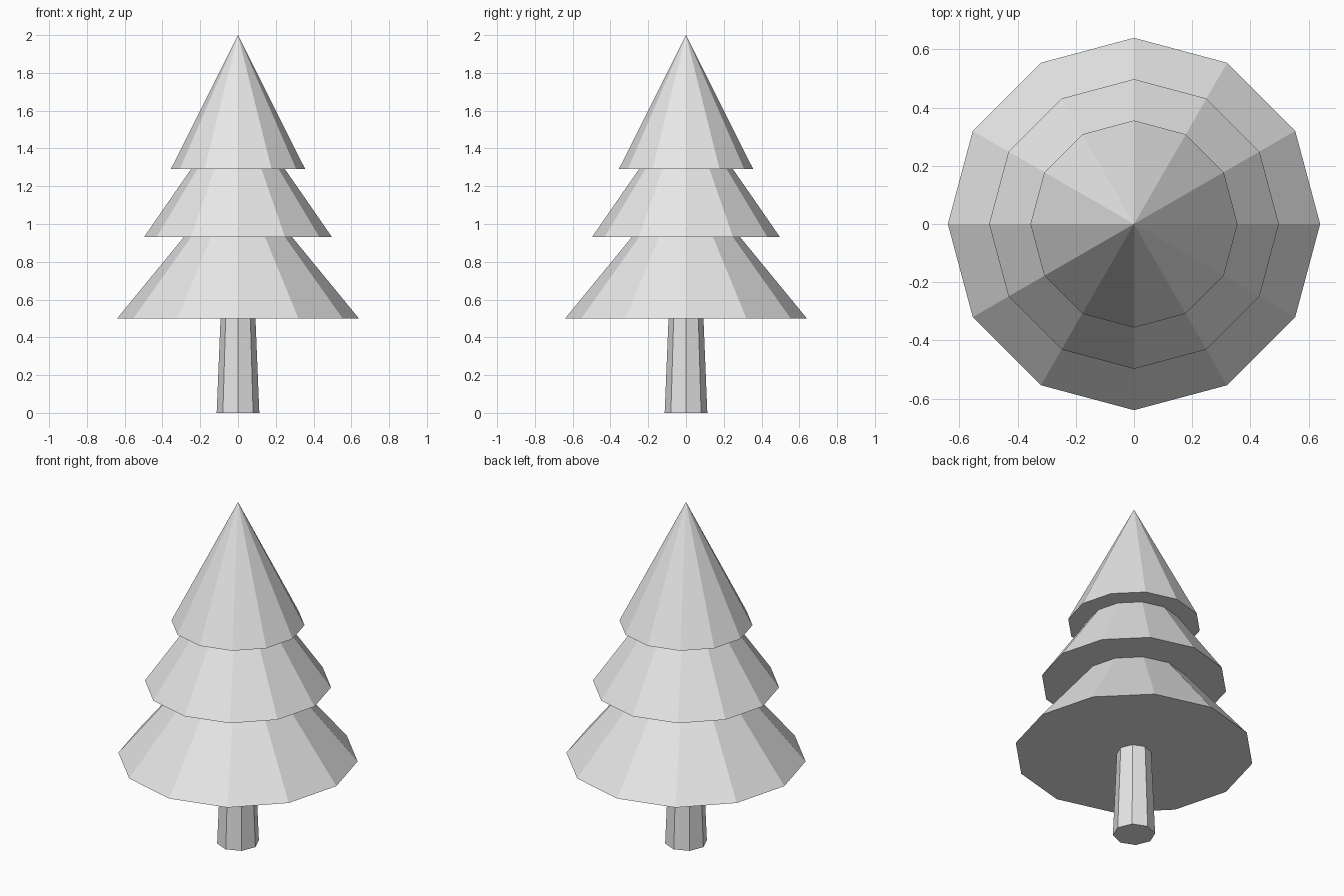
import bpy
import math

if "Cube" in bpy.data.objects:
    bpy.data.objects.remove(bpy.data.objects["Cube"], do_unlink=True)

# Single pale grey material
grey = bpy.data.materials.new("pale_grey")
grey.use_nodes = True
color = (0.8, 0.8, 0.8, 1)
grey.diffuse_color = color
grey.node_tree.nodes["Principled BSDF"].inputs["Base Color"].default_value = color


def cone(name, sides, base_radius, top_radius, bottom, top):
    """Flat-shaded closed cone or frustum standing between two heights."""
    bpy.ops.mesh.primitive_cone_add(
        vertices=sides, radius1=base_radius, radius2=top_radius,
        depth=top - bottom, location=(0, 0, (bottom + top) / 2))
    part = bpy.context.object
    part.name = name
    part.data.materials.append(grey)
    return part


# Tapered eight-sided trunk
cone("trunk", 8, 0.113, 0.092, 0, 0.51)

# Three stacked twelve-sided foliage tiers
for name, radius, bottom, top in (
    ("lower_foliage", 0.64, 0.50, 1.28),
    ("middle_foliage", 0.498, 0.93, 1.65),
    ("upper_foliage", 0.356, 1.29, 2.0),
):
    cone(name, 12, radius, 0, bottom, top)
